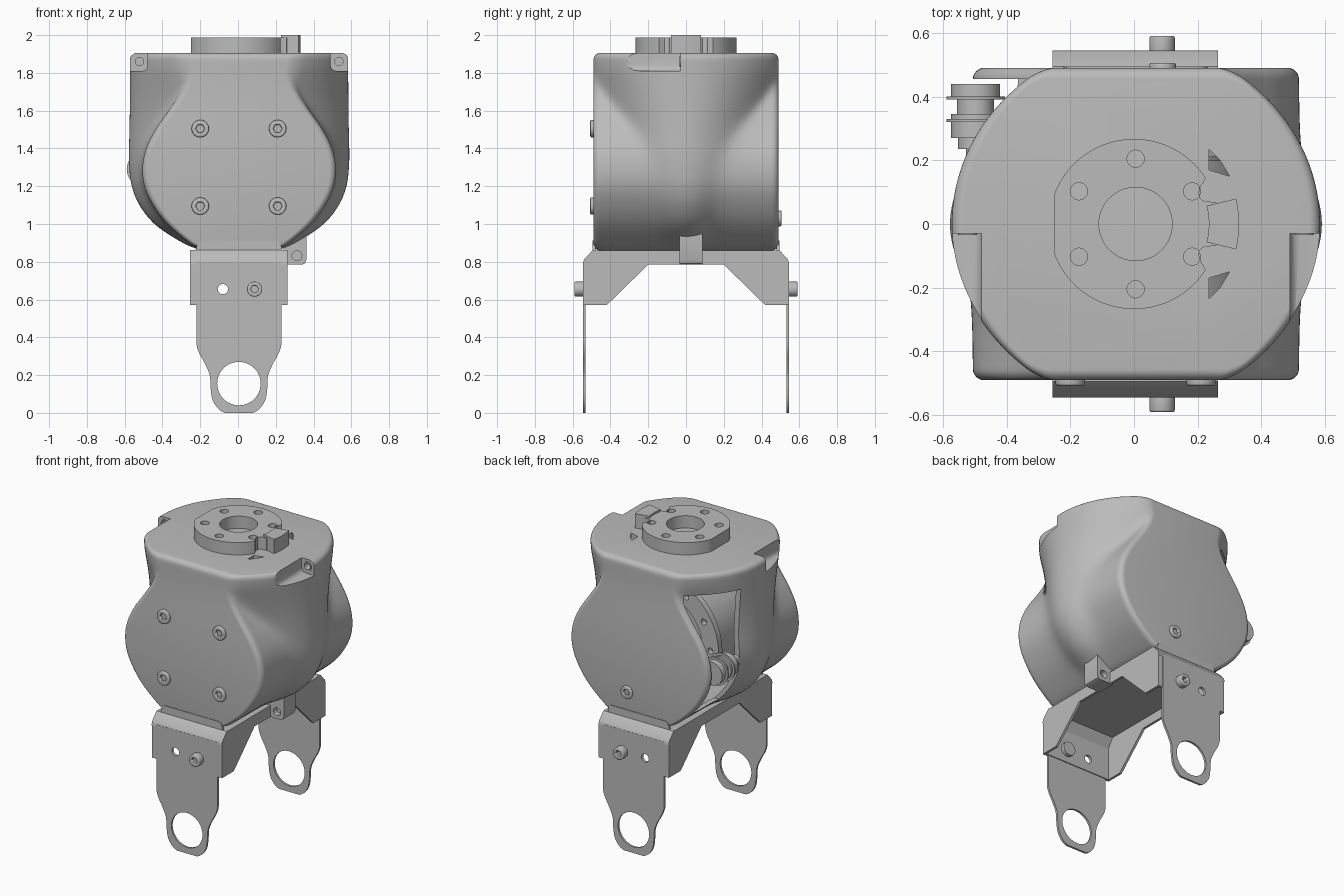
import bpy, bmesh
from math import sin, cos, pi, sqrt, radians, atan2

if "Cube" in bpy.data.objects:
    bpy.data.objects.remove(bpy.data.objects["Cube"])

grey = bpy.data.materials.new("plain grey")
grey.use_nodes = True
COL = (0.5, 0.5, 0.5, 1)
grey.diffuse_color = COL
grey.node_tree.nodes["Principled BSDF"].inputs["Base Color"].default_value = COL

FACING = {"z": (0, 0, 0), "y": (pi / 2, 0, 0), "x": (pi / 2, 0, pi / 2)}


def add(name, mesh):
    ob = bpy.data.objects.new(name, mesh)
    bpy.context.collection.objects.link(ob)
    mesh.materials.clear()
    mesh.materials.append(grey)
    return ob


def smooth(ob):
    bpy.ops.object.select_all(action="DESELECT")
    ob.select_set(True)
    bpy.context.view_layer.objects.active = ob
    bpy.ops.object.shade_smooth_by_angle(angle=radians(35))


def baked(ob):
    dg = bpy.context.evaluated_depsgraph_get()
    return bpy.data.meshes.new_from_object(ob.evaluated_get(dg))


def circle(cx, cy, r, n=32):
    return [(cx + r * cos(2 * pi * i / n), cy + r * sin(2 * pi * i / n)) for i in range(n)]


def plate(name, outlines, axis, lo, hi, bevel=0.0):
    """Extrude flat outlines (inner ones become holes) from lo to hi along an axis."""
    cu = bpy.data.curves.new(name, "CURVE")
    cu.dimensions, cu.fill_mode = "2D", "BOTH"
    cu.extrude = (hi - lo) / 2 - bevel
    cu.bevel_depth, cu.bevel_resolution, cu.offset = bevel, 2, -bevel
    for pts in outlines:
        sp = cu.splines.new("POLY")
        sp.points.add(len(pts) - 1)
        for p, (a, b) in zip(sp.points, pts):
            p.co = (a, b, 0, 1)
        sp.use_cyclic_u = True
    tmp = bpy.data.objects.new("tmp", cu)
    bpy.context.collection.objects.link(tmp)
    mesh = baked(tmp)
    bpy.data.objects.remove(tmp)
    bm = bmesh.new()
    bm.from_mesh(mesh)
    bmesh.ops.remove_doubles(bm, verts=bm.verts, dist=1e-5)
    bmesh.ops.recalc_face_normals(bm, faces=bm.faces)
    bm.to_mesh(mesh)
    bm.free()
    ob = add(name, mesh)
    ob.rotation_euler = FACING[axis]
    ob.location["xyz".index(axis)] = (lo + hi) / 2
    smooth(ob)
    return ob


def box(x0, x1, y0, y1):
    return [(x0, y0), (x1, y0), (x1, y1), (x0, y1)]


def spline(pts, t):
    """Smooth curve through (t, value) points."""
    def slope(i):
        a, b = pts[max(i - 1, 0)], pts[min(i + 1, len(pts) - 1)]
        return (b[1] - a[1]) / (b[0] - a[0])
    t = min(max(t, pts[0][0]), pts[-1][0])
    i = max(k for k in range(len(pts) - 1) if pts[k][0] <= t)
    (a, p), (b, q) = pts[i], pts[i + 1]
    h, u = b - a, (t - a) / (b - a)
    return (p * (1 + 2 * u) * (1 - u) ** 2 + q * u * u * (3 - 2 * u)
            + h * slope(i) * u * (1 - u) ** 2 - h * slope(i + 1) * u * u * (1 - u))


# Housing: a bulb profile along y blended into an upright column that narrows downward
BULB = [(.86, .2), (.9, .265), (1, .38), (1.1, .455), (1.2, .5), (1.3, .51), (1.4, .49),
        (1.5, .44), (1.6, .37), (1.7, .305), (1.8, .265), (1.9, .25)]
COLUMN = [(.86, .2), (.92, .32), (1, .437), (1.1, .517), (1.2, .556), (1.3, .57), (1.4, .575),
          (1.9, .577)]
PINCH = [(.86, 6), (1, 4.5), (1.2, 3.2), (1.4, 2.3), (1.6, 1.65), (1.8, 1.15), (1.9, 1.05)]
BLEND = [(.86, .0015), (1, .003), (1.4, .003), (1.8, .001), (1.9, .001)]
R = .035


def fillet(d):
    return R - sqrt(max(0, R * R - max(0, R - d) ** 2))


def width(y, z):
    a = spline(BULB, z)
    b = spline(COLUMN, z) - spline(PINCH, z) * (.577 - sqrt(.577 ** 2 - y * y))
    return (a + b + sqrt((a - b) ** 2 + spline(BLEND, z))) / 2


def housing(name, inset, z1):
    bm = bmesh.new()
    z0, depth = .86 + inset, .49 - inset
    ends = [R * (1 - cos(pi / 2 * i / 6)) for i in range(7)]
    zs = [z0 + e for e in ends] + [z0 + R + (z1 - z0 - 2 * R) * i / 44 for i in range(1, 44)]
    zs += [z1 - e for e in reversed(ends)]
    ys = ends + [R + (2 * depth - 2 * R) * i / 52 for i in range(1, 52)]
    ys += [2 * depth - e for e in reversed(ends)]
    rings = []
    for z in zs:
        e = fillet(min(z - z0, z1 - z))
        side = []
        for t in ys:
            y = (t - depth) * (depth - e) / depth
            side.append((width(y, z) - inset - e - fillet(min(t, 2 * depth - t)), y))
        loop = side + [(-x, y) for x, y in reversed(side)]
        rings.append([bm.verts.new((x + .006, y, z)) for x, y in loop])
    n = len(rings[0])
    for lo, hi in zip(rings, rings[1:]):
        for i in range(n):
            bm.faces.new((lo[i], lo[(i + 1) % n], hi[(i + 1) % n], hi[i]))
    bm.faces.new(list(reversed(rings[0])))
    bm.faces.new(rings[-1])
    mesh = bpy.data.meshes.new(name)
    bm.to_mesh(mesh)
    bm.free()
    return add(name, mesh)


body = housing("housing", 0, 1.905)
cutters = [housing("cavity", .035, 1.785),
           plate("window", [box(.185, .455, .99, 1.765)], "x", -.8, -.2)]
for s in (-1, 1):
    inner, outer = .006 + s * .484, s * .7
    corner = [(inner + s * .03 * (1 - cos(a)), 1.81 + .03 * (1 - sin(a)))
              for a in (0, pi / 6, pi / 3, pi / 2)]
    cutters.append(plate("ear_pocket", [corner + [(outer, 1.81), (outer, 2), (inner, 2)]],
                         "y", -.7, -.03))
    cutters.append(plate("ear_screw_hole", [circle(.006 + s * .528, 1.86, .022, 20)],
                         "y", -.1, .05))
    cutters.append(plate("top_slot", [[(.235, s * .235), (.27, s * .2), (.3, s * .15),
                                       (.235, s * .17)]], "z", 1.75, 2))
for c in cutters:
    m = body.modifiers.new(c.name, "BOOLEAN")
    m.operation, m.solver, m.object = "DIFFERENCE", "EXACT", c
bpy.context.view_layer.update()
body.data = baked(body)
body.modifiers.clear()
for c in cutters:
    bpy.data.objects.remove(c)
smooth(body)
for s in (-1, 1):
    x = .006 + s * .528
    plate("ear_ring", [circle(x, 1.86, .03), circle(x, 1.86, .022)], "y", -.034, -.028)

# Output horn on top, with bolt circle, notches and a key
horn = []
for i in range(144):
    a = 2 * pi * i / 144
    d = abs(abs(atan2(sin(a), cos(a))) - radians(23))
    r = .267 - .045 * sqrt(max(0, 1 - (d / radians(8)) ** 2))
    horn.append((min(max(r * cos(a), -.25), .26), r * sin(a)))
holes = [circle(.205 * cos(pi / 2 + i * pi / 3) + .005, .205 * sin(pi / 2 + i * pi / 3), .027, 20)
         for i in range(6)]
plate("output_horn", [horn, circle(.005, 0, .115, 48)] + holes, "z", 1.89, 1.987)
arc = [radians(-14 + 28 * i / 10) for i in range(11)]
plate("horn_key", [[(.33 * cos(a), .33 * sin(a)) for a in arc]
                   + [(.235 * cos(a), .235 * sin(a)) for a in reversed(arc)]], "z", 1.89, 2)


# Socket-head screws facing front (s=-1) or back (s=1)
def screw(name, x, z, s, face, height, r):
    lo, hi = sorted((s * (face - .02), s * (face + height)))
    plate(name, [circle(x, z, r), circle(x, z, r * .5, 6)], "y", lo, hi, .006)
    lo, hi = sorted((s * (face - .02), s * face))
    plate(name + "_socket", [circle(x, z, r * .55, 12)], "y", lo, hi)


for x in (-.2, .21):
    for z in (1.095, 1.505):
        screw("front_screw", x, z, -1, .49, .017, .046)
screw("back_screw", .09, 1.03, 1, .49, .015, .042)

# Bracket: web under the housing, side flanges, folded end plates and hanging straps
plate("bracket_web", [box(-.25, .258, -.49, .49)], "z", .846, .861)
half = [(.542, .57), (.542, .805), (.492, .861)]
flange = [(.2, .785), (.42, .57)] + half
flange = flange + [(-y, z) for y, z in reversed(flange)]
for x in (-.247, .255):
    plate("bracket_flange", [flange], "x", x - .008, x + .008)
STRAP = [(0, .075), (.01, .095), (.03, .117), (.07, .14), (.13, .15), (.2, .155),
         (.26, .18), (.32, .212), (.37, .225), (.8, .225)]
zs = [.37 * i / 36 for i in range(37)] + [.8]
edge = [(spline(STRAP, z), z) for z in zs]
outline = [(.005 + w, z) for w, z in edge] + [(.005 - w, z) for w, z in reversed(edge)]
bolt_hole = circle(-.08, .655, .027, 24)
for s, end in ((-1, "front"), (1, "back")):
    lo, hi = sorted((s * .531, s * .545))
    plate(end + "_strap", [outline, circle(.005, .155, .115, 48), bolt_hole], "y", lo, hi)
    lo, hi = sorted((s * .525, s * .544))
    plate(end + "_bracket_plate", [box(-.255, .263, .57, .8), bolt_hole], "y", lo, hi)
    fold = [(.545, .785), (.544, .8), (.538, .814), (.494, .862), (.475, .862), (.525, .785)]
    plate(end + "_bracket_fold", [[(s * y, z) for y, z in fold]], "x", -.255, .263)
    lo, hi = sorted((s * .48, s * .494))
    lip = [(-.222, .85), (.232, .85), (.23, .88), (.22, .903), (.205, .912),
           (-.195, .912), (-.21, .903), (-.22, .88)]
    plate(end + "_bracket_lip", [lip], "y", lo, hi)
    screw(end + "_bracket_bolt", .088, .655, s, .545, .045, .04)
    lo, hi = sorted((s * .5, s * .53))
    plate(end + "_bracket_nut", [circle(.088, .655, .045, 24)], "y", lo, hi)

# Lug under the left side
plate("lower_lug", [[(.24, .785), (.34, .785), (.355, .792), (.362, .81), (.362, .95),
                     (.24, .95)], circle(.312, .832, .026, 20)], "y", -.035, .087)
plate("lug_screw", [circle(.312, .832, .027, 20)], "y", 0, .05)

# Drive train inside: drum, ring wheel and stepped belt pulley
plate("drum", [circle(.005, 1.33, .36, 64)], "y", -.4, .2)
rim = [circle(.005 + .36 * cos(i * pi / 6), 1.33 + .36 * sin(i * pi / 6), .02, 16)
       for i in range(12)]
plate("ring_wheel", [circle(.005, 1.33, .42, 96), circle(.005, 1.33, .3, 64)] + rim,
      "y", .21, .25)
plate("wheel_hub", [circle(.005, 1.33, .31, 64)], "y", .19, .225)
for lo, hi, r in ((.4, .44, .077), (.39, .4, .092), (.345, .39, .058), (.32, .33, .092),
                  (.33, .345, .077), (.27, .32, .077), (.235, .27, .055), (.18, .235, .03)):
    plate("belt_pulley", [circle(-.497, 1.29, r, 40)], "y", lo, hi)
